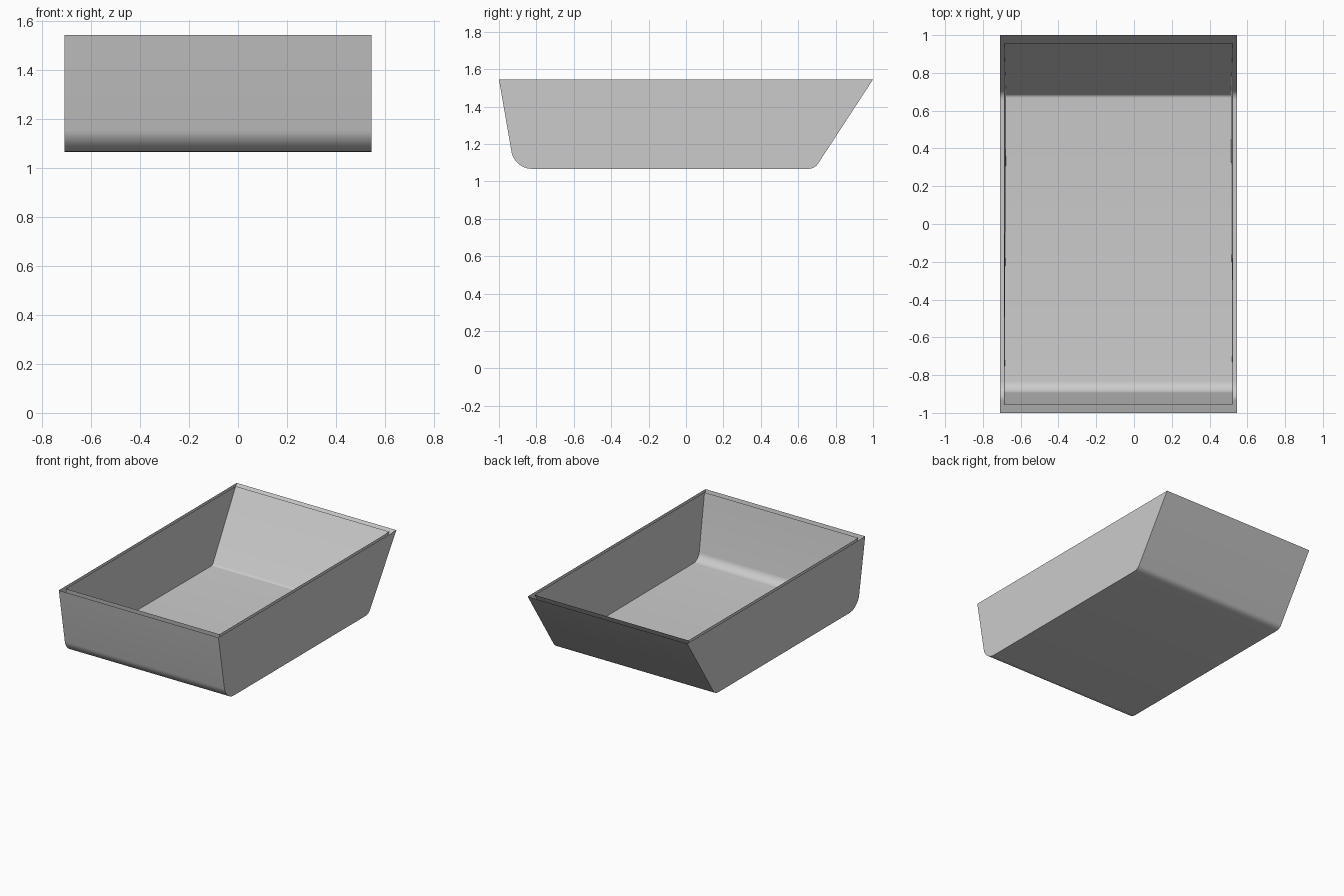
import bpy, bmesh
from mathutils import Vector

cube = bpy.data.objects.get("Cube")
if cube:
    bpy.data.objects.remove(cube, do_unlink=True)

TOP = 1.545
CENTRE_X = -0.082

grey = bpy.data.materials.new("plain grey")
grey.use_nodes = True
COLOUR = (0.6, 0.6, 0.6, 1)
grey.diffuse_color = COLOUR
grey.node_tree.nodes["Principled BSDF"].inputs["Base Color"].default_value = COLOUR


def fillet(before, corner, after, reach, steps):
    """Round a profile corner with an arc-like curve."""
    a = corner + (before - corner).normalized() * reach
    b = corner + (after - corner).normalized() * reach
    turn = (corner - a).angle(after - corner)
    pull = 0.55 if turn > 1.2 else 0.6
    h1, h2 = a.lerp(corner, pull), b.lerp(corner, pull)
    points = []
    for i in range(steps + 1):
        t = i / steps
        s = 1 - t
        points.append(a * s**3 + h1 * 3 * s * s * t + h2 * 3 * s * t * t + b * t**3)
    return points


def shell(name, front, back, front_foot, back_foot, floor, half, reaches, taper, inward):
    """Open-topped tray: a side profile (y, z) spread across x."""
    p = [Vector(c) for c in ((front, TOP), (front_foot, floor), (back_foot, floor), (back, TOP))]
    profile = [p[0], *fillet(p[0], p[1], p[2], reaches[0], 10),
               *fillet(p[1], p[2], p[3], reaches[1], 6), p[3]]
    bm = bmesh.new()
    rows = []
    for side in (-1, 1):
        row = []
        for y, z in profile:
            inset = taper * (TOP - z) / (TOP - floor) * (y + 1.3) / 2
            row.append(bm.verts.new((CENTRE_X + side * (half - inset), y, z)))
        rows.append(row)
    left, right = rows
    # Front wall, floor and back wall
    for i in range(len(profile) - 1):
        bm.faces.new((left[i], left[i + 1], right[i + 1], right[i]))
    # Side walls
    bm.faces.new(left[::-1])
    bm.faces.new(right)
    if inward:
        bmesh.ops.reverse_faces(bm, faces=bm.faces[:])
    mesh = bpy.data.meshes.new(name)
    bm.to_mesh(mesh)
    bm.free()
    obj = bpy.data.objects.new(name, mesh)
    bpy.context.collection.objects.link(obj)
    mesh.materials.append(grey)
    bpy.ops.object.select_all(action="DESELECT")
    obj.select_set(True)
    bpy.context.view_layer.objects.active = obj
    bpy.ops.object.shade_smooth_by_angle(angle=0.5)
    return obj


# Outer skin and thin inner liner, open along the rim
shell("tray_outer", -1, 1, -0.917, 0.688, 1.067, 0.628, (0.09, 0.032), 0, False)
shell("tray_liner", -0.955, 0.955, -0.885, 0.68, 1.09, 0.605, (0.055, 0.012), 0.01, True)
